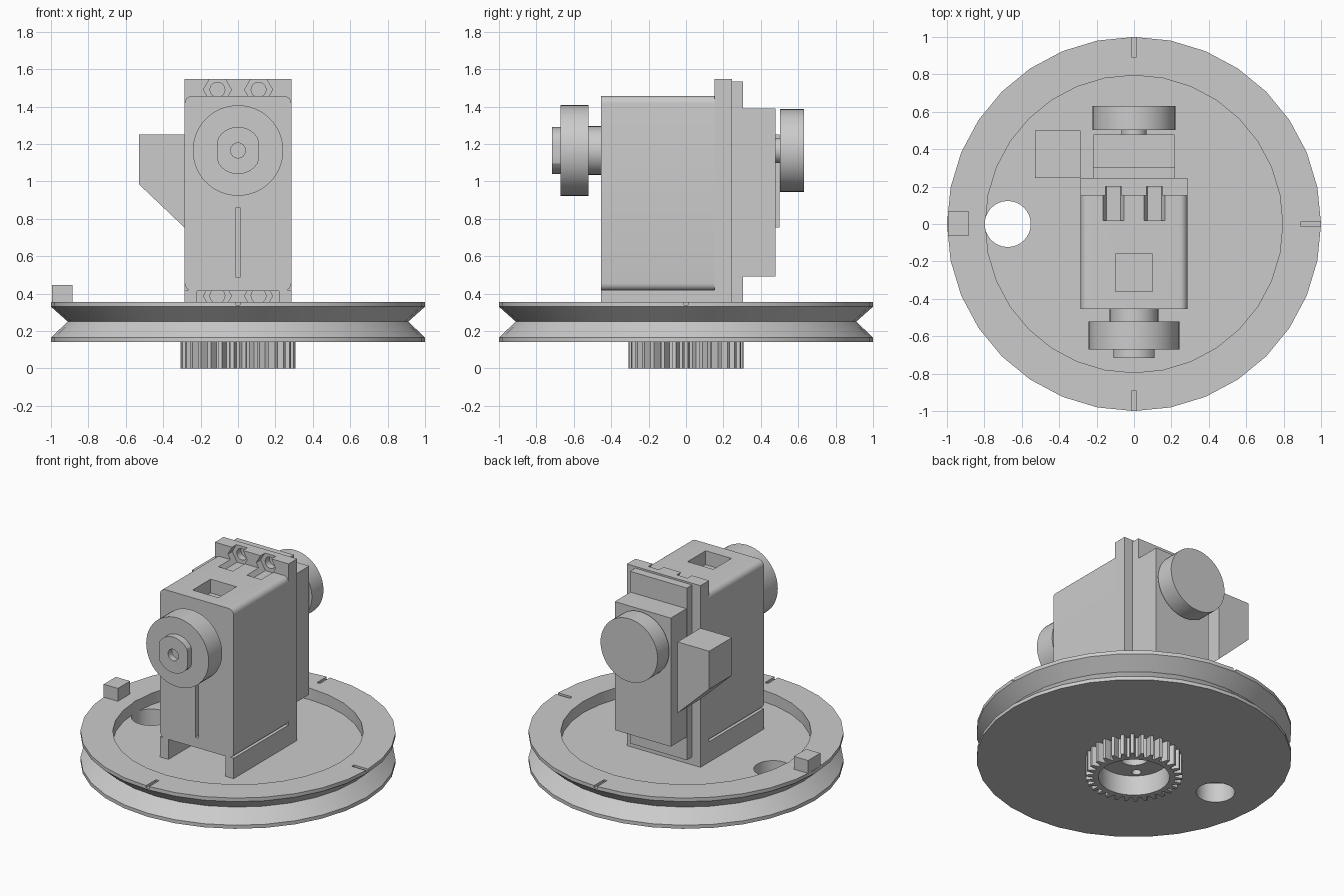
import bpy, bmesh
from math import cos, sin, pi, radians

cube = bpy.data.objects.get("Cube")
if cube:
    bpy.data.objects.remove(cube)

GREY = (0.6, 0.6, 0.6, 1)
grey = bpy.data.materials.new("plain_grey")
grey.use_nodes = True
grey.diffuse_color = GREY
grey.node_tree.nodes["Principled BSDF"].inputs["Base Color"].default_value = GREY


def finish(name, bm):
    bmesh.ops.recalc_face_normals(bm, faces=bm.faces)
    mesh = bpy.data.meshes.new(name)
    bm.to_mesh(mesh)
    bm.free()
    mesh.materials.append(grey)
    obj = bpy.data.objects.new(name, mesh)
    bpy.context.collection.objects.link(obj)
    return obj


def prism(name, pts, lo, hi, axis="y"):
    """Extrude a closed outline along y (x, z points) or z (x, y points)."""
    bm = bmesh.new()
    place = (lambda u, v, w: (u, w, v)) if axis == "y" else (lambda u, v, w: (u, v, w))
    a = [bm.verts.new(place(u, v, lo)) for u, v in pts]
    b = [bm.verts.new(place(u, v, hi)) for u, v in pts]
    bm.faces.new(a)
    bm.faces.new(b[::-1])
    for i in range(len(pts)):
        j = (i + 1) % len(pts)
        bm.faces.new((a[i], a[j], b[j], b[i]))
    return finish(name, bm)


def ring(cx, cy, r, n=32):
    return [(cx + r * cos(2 * pi * i / n), cy + r * sin(2 * pi * i / n)) for i in range(n)]


def box(name, x0, x1, y0, y1, z0, z1):
    return prism(name, [(x0, y0), (x1, y0), (x1, y1), (x0, y1)], z0, z1, "z")


def lathe(name, profile, steps=32):
    bm = bmesh.new()
    verts = [bm.verts.new((r, 0, z)) for r, z in profile]
    edges = [bm.edges.new(p) for p in zip(verts, verts[1:])]
    bmesh.ops.spin(bm, geom=verts + edges, cent=(0, 0, 0), axis=(0, 0, 1),
                   angle=2 * pi, steps=steps)
    bmesh.ops.remove_doubles(bm, verts=bm.verts, dist=0.0001)
    return finish(name, bm)


def cut(obj, *cutters):
    for c in cutters:
        mod = obj.modifiers.new("cut", "BOOLEAN")
        mod.operation, mod.solver, mod.object = "DIFFERENCE", "EXACT", c
    deps = bpy.context.evaluated_depsgraph_get()
    mesh = bpy.data.meshes.new_from_object(obj.evaluated_get(deps))
    obj.modifiers.clear()
    obj.data = mesh


def discard(*objs):
    for o in objs:
        bpy.data.objects.remove(o)


# Grooved pulley wheel with a recessed upper face
FLOOR, BASE, RIM = 0.275, 0.14, 0.355
wheel = lathe("pulley_wheel", [(0, BASE), (1, BASE), (1, 0.165), (0.91, 0.25), (1, 0.33),
                               (1, RIM), (0.795, RIM), (0.795, FLOOR), (0, FLOOR)])
holes = [prism("hole_cutter", ring(-0.675, 0, 0.123), 0, 1, "z"),
         prism("hole_cutter", ring(0, 0, 0.09), 0, 1, "z")]
for k in range(4):
    a = pi / 4 + k * pi / 2
    holes.append(prism("hole_cutter", ring(0.18 * cos(a), 0.18 * sin(a), 0.03, 16), 0, 1, "z"))
# Index notches in the rim
for s in (-1, 1):
    holes.append(box("notch_cutter", -0.012, 0.012, *sorted((0.89 * s, 1.1 * s)), 0.34, 0.5))
holes.append(box("notch_cutter", 0.89, 1.1, -0.012, 0.012, 0.34, 0.5))
cut(wheel, *holes)
discard(*holes)
box("rim_tab", -0.995, -0.885, -0.065, 0.07, RIM - 0.01, 0.445)

# Drive gear under the wheel
TEETH = 30
outline = []
for i in range(TEETH):
    for f, r in ((-0.34, 0.26), (-0.16, 0.307), (0.16, 0.307), (0.34, 0.26)):
        a = 2 * pi * (i + f) / TEETH
        outline.append((r * cos(a), r * sin(a)))
gear = prism("drive_gear", outline, 0, BASE, "z")
bore = prism("bore_cutter", ring(0, 0, 0.226), -0.1, 0.3, "z")
cut(gear, bore)
discard(bore)

# Motor housing, rounded along its long edges
W, ROUND = 0.285, 0.04
Z0, Z1 = 0.415, 1.457
section = []
for q, (cx, cz) in enumerate([(W - ROUND, Z1 - ROUND), (ROUND - W, Z1 - ROUND),
                              (ROUND - W, Z0 + ROUND), (W - ROUND, Z0 + ROUND)]):
    for k in range(7):
        a = radians(90 * q + 15 * k)
        section.append((cx + ROUND * cos(a), cz + ROUND * sin(a)))
housing = prism("motor_housing", section, -0.455, 0.152)
flange = box("mounting_flange", -W, W, 0.152, 0.247, FLOOR, 1.547)

# Nut traps and bolt holes at top and bottom of the flange
traps, bolts = [], []
for z in (1.49, 0.388):
    for x in (-0.11, 0.11):
        traps.append(prism("nut_cutter", ring(x, z, 0.075, 6), 0.02, 0.2))
        bolts.append(prism("bolt_cutter", ring(x, z, 0.04, 16), 0.1, 0.3))
window = box("window_cutter", -0.1, 0.1, -0.36, -0.16, 1.36, 1.6)
slit = box("slit_cutter", -0.012, 0.012, -0.5, -0.42, 0.485, 0.86)
cut(housing, *traps, window, slit)
cut(flange, *traps, *bolts)
discard(*traps, *bolts, window, slit)

# Rails that carry the housing
for side, s in (("right", -1), ("left", 1)):
    box(side + "_rail", *sorted((0.22 * s, W * s)), -0.455, 0.152, FLOOR, Z0 + 0.003)

# Motor ears and rear case
box("motor_ears", -0.22, 0.22, 0.247, 0.305, 0.33, 1.535)
box("rear_case", -0.217, 0.217, 0.305, 0.478, 0.49, 1.39)

# Side bracket with a sloped underside
prism("side_bracket", [(-0.53, 1.25), (-0.285, 1.25), (-0.285, 0.752), (-0.53, 0.985)],
      0.247, 0.5)

# Front and rear output wheels
AXLE = 1.165
prism("front_shaft", ring(0, AXLE, 0.13), -0.52, -0.455)
prism("front_wheel", ring(0, AXLE, 0.242, 48), -0.67, -0.52)
boss = prism("front_boss", [(max(-0.11, min(0.11, x)), z) for x, z in ring(0, AXLE, 0.126)],
             -0.717, -0.67)
pin = prism("pin_cutter", ring(0, AXLE, 0.04), -0.8, -0.675)
cut(boss, pin)
discard(pin)
prism("rear_shaft", ring(0, AXLE, 0.068), 0.478, 0.505)
prism("rear_wheel", ring(0, AXLE, 0.221, 48), 0.502, 0.63)

# Smooth the round surfaces and keep the edges sharp
for obj in bpy.context.scene.objects:
    if obj.type == "MESH":
        bpy.context.view_layer.objects.active = obj
        obj.select_set(True)
bpy.ops.object.shade_smooth_by_angle(angle=radians(25))
